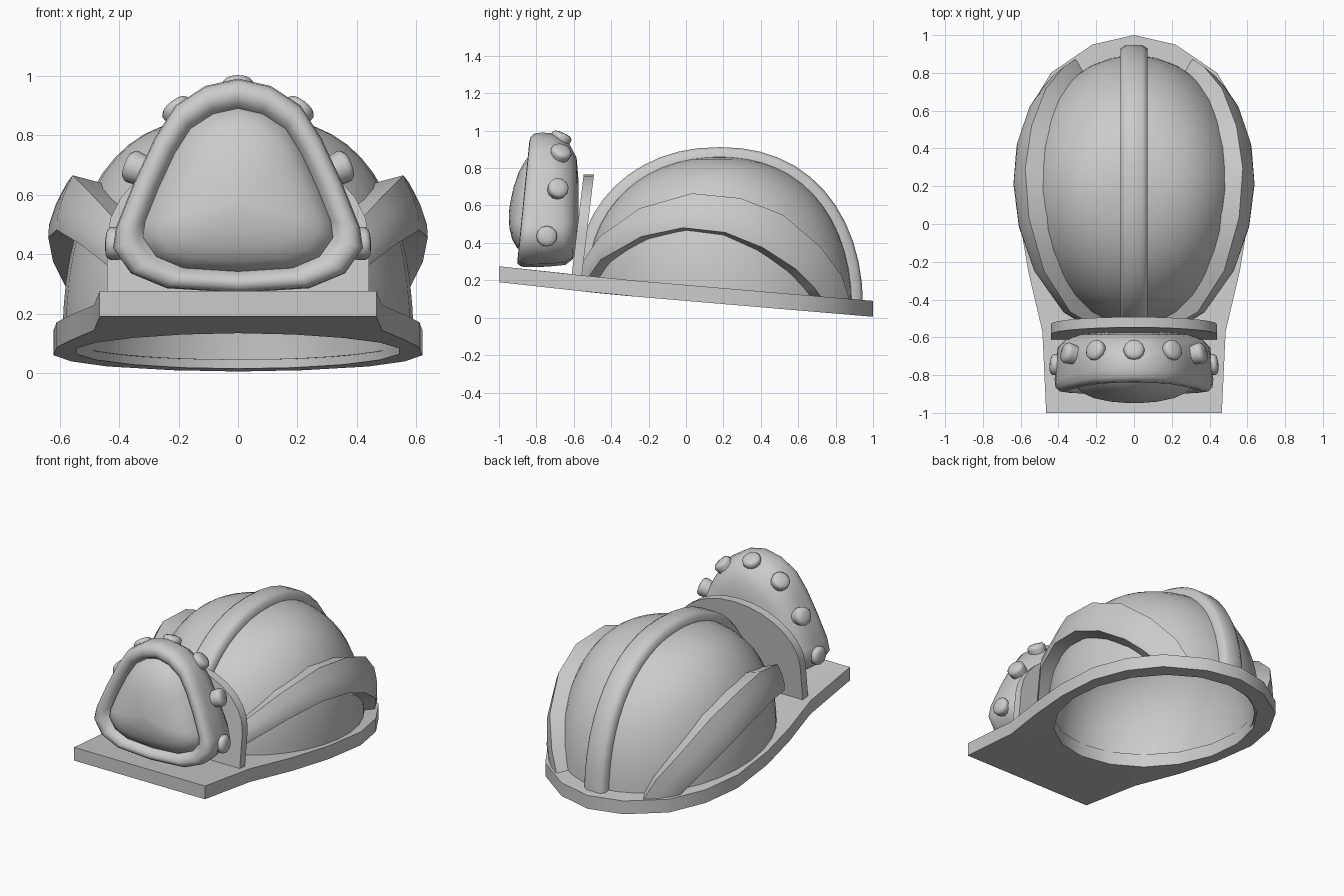
import bpy, bmesh, math
from mathutils import Vector

cube = bpy.data.objects.get("Cube")
if cube:
    bpy.data.objects.remove(cube, do_unlink=True)

grey = bpy.data.materials.new("plain grey")
grey.use_nodes = True
COLOUR = (0.6, 0.6, 0.6, 1)
grey.diffuse_color = COLOUR
grey.node_tree.nodes["Principled BSDF"].inputs["Base Color"].default_value = COLOUR


def finish(bm, name, angle):
    """Turn a bmesh into a smooth-shaded object with sharp creases."""
    bmesh.ops.remove_doubles(bm, verts=bm.verts, dist=1e-5)
    bmesh.ops.recalc_face_normals(bm, faces=bm.faces)
    me = bpy.data.meshes.new(name)
    bm.to_mesh(me)
    bm.free()
    ob = bpy.data.objects.new(name, me)
    bpy.context.collection.objects.link(ob)
    me.materials.append(grey)
    bpy.ops.object.select_all(action='DESELECT')
    ob.select_set(True)
    bpy.context.view_layer.objects.active = ob
    bpy.ops.object.shade_smooth_by_angle(angle=math.radians(angle))


def loft(name, rings, caps=True, loop=False, angle=40):
    """Skin a list of closed rings of points."""
    bm = bmesh.new()
    vs = [[bm.verts.new(p) for p in ring] for ring in rings]
    pairs = list(zip(vs, vs[1:])) + ([(vs[-1], vs[0])] if loop else [])
    n = len(vs[0])
    for a, b in pairs:
        for i in range(n):
            j = (i + 1) % n
            bm.faces.new((a[i], a[j], b[j], b[i]))
    if caps and not loop:
        bm.faces.new(vs[0])
        bm.faces.new(vs[-1])
    finish(bm, name, angle)


def mirrored(half):
    """Close a half outline whose first and last points lie on x = 0."""
    return half + [(-x, y) for x, y in half[-2:0:-1]]


def brim_z(y):
    """Height of the sloping underside of the brim."""
    return 0.124 - (0.11 if y < -0.4 else 0.085) * (y + 0.4)


# Brim: sloping plate with an oval opening
outer = mirrored([(0, 1), (.22, .95), (.44, .8), (.56, .6), (.62, .36), (.61, .05),
                  (.56, -.25), (.485, -.57), (.465, -1), (0, -1)])
N = len(outer)
inner = [(.55 * math.sin(2 * math.pi * k / N), .2 + .69 * math.cos(2 * math.pi * k / N))
         for k in range(N)]
T = 0.085
brim_rings = [[(x, y, brim_z(y) + t) for x, y in pts]
              for pts, t in ((outer, 0), (outer, T), (inner, T), (inner, 0))]
loft("brim", brim_rings, loop=True)

# Shell: hollow dome with full shoulders
A, B, CY, TOP, P, SHOULDER = 0.59, 0.715, 0.18, 0.86, 2.2, 0.75


def dome_point(r, a, size, drop):
    h = max(0.0, 1 - r ** P) ** (1 / P)
    base = brim_z(CY + B * r * math.sin(a)) + 0.03
    return (A * size * r ** SHOULDER * math.cos(a), CY + B * size * r * math.sin(a),
            base * (1 - h) + (TOP - drop) * h)


def dome_rings(size, drop):
    rings = []
    for i in range(15):
        r = max(0.0005, math.cos(math.pi / 2 * i / 14))
        rings.append([dome_point(r, 2 * math.pi * k / 32, size, drop) for k in range(32)])
    return rings


loft("shell", dome_rings(1, 0) + dome_rings(.945, .035)[::-1], caps=False, loop=True)

# Centre ridge: rounded strip over the dome from front to back
section = [(-.072, -.015), (-.072, .035), (-.045, .052), (.045, .052), (.072, .035), (.072, -.015)]


def power(v):
    return math.copysign(abs(v) ** (2 / P), v)


ridge = []
for i in range(25):
    c, s = math.cos(math.pi * i / 24), math.sin(math.pi * i / 24)
    y, h = CY + B * power(c), power(s)
    base = brim_z(y) + 0.03
    ridge.append([(x, y + d * c, base * (1 - h) + TOP * h + d * s) for x, d in section])
loft("centre_ridge", ridge, angle=60)

# Side ridges: curved bands lying on each flank of the dome
upper = [(-.52, .24), (-.4, .42), (-.2, .565), (.05, .64), (.28, .615), (.48, .53),
         (.66, .37), (.77, .22), (.82, .08)]
lower = [(-.48, .19), (-.4, .30), (-.2, .42), (0, .465), (.2, .44), (.38, .36),
         (.54, .25), (.63, .16), (.7, .07)]


def flank(y, z, lift):
    """Dome surface point at a given y and z, with an outward direction."""
    base = brim_z(y) + 0.03
    h = min(1, max(0, (z - base) / (TOP - base)))
    r = (1 - h ** P) ** (1 / P)
    x = A * math.sqrt(max(0.02, r * r - ((y - CY) / B) ** 2)) * r ** (SHOULDER - 1)
    out = Vector((x / A ** 2, (y - CY) / B ** 2, lift * (z - .13))).normalized()
    return Vector((x, y, z)), out


for side, label in ((1, "left"), (-1, "right")):
    rings = []
    for i, (u, l) in enumerate(zip(upper, lower)):
        d = 0.06 + 0.03 * math.sin(math.pi * i / 8)
        (pu, nu), (pl, nl) = flank(*u, .7), flank(*l, 0)
        b, c = pu + nu * (d + .01), pl + nl * d
        ring = [pu - nu * .015, b, b.lerp(c, .35) + nl * .012, b.lerp(c, .7) + nl * .012,
                c.lerp(b, .08), pl - nl * .015]
        rings.append([(side * p.x, p.y, p.z) for p in ring])
    loft(label + "_side_ridge", rings, angle=50)

# Lamp bracket: tilted arched plate
arch = [(-.44, .2), (.44, .2)] + [(.44 * math.cos(math.pi * k / 14),
                                  .45 + .315 * math.sin(math.pi * k / 14)) for k in range(15)]
loft("lamp_bracket", [[(x, y0 + .12 * (z - .2), z) for x, z in arch] for y0 in (-.615, -.56)])

# Lamp housing and lens: rounded triangles, each scaled, placed and tilted
tri = mirrored([(0, .99), (.11, .965), (.21, .9), (.28, .79), (.35, .64), (.41, .49),
                (.42, .42), (.36, .335), (.24, .285), (0, .27)])


def lamp_ring(s, y0, tilt=0.1):
    return [(x * s, y0 + tilt * (.3 + (z - .57) * s), .57 + (z - .57) * s) for x, z in tri]


housing = [(.4, -.575, 0), (.68, -.585, 0), (.86, -.605, -.03), (.96, -.645, -.06),
           (.99, -.74, .04), (1, -.84), (.99, -.88), (.94, -.902), (.87, -.905),
           (.8, -.89), (.75, -.85)]
loft("lamp_housing", [lamp_ring(*r) for r in housing], angle=60)
lens = [(.77, -.85), (.75, -.875), (.65, -.915), (.5, -.945), (.3, -.965), (.12, -.974), (.01, -.976)]
loft("lamp_lens", [lamp_ring(*r) for r in lens])

# Studs around the housing
studs = [((0, -.67, .957), (0, .4, .9)), ((.2, -.67, .88), (.6, .3, .75)),
         ((.345, -.685, .69), (.9, .25, .35)), ((.412, -.745, .435), (1, .1, .05))]
for i, (pos, direction) in enumerate(studs):
    for side in ((1, -1) if i else (1,)):
        n = Vector((direction[0] * side, *direction[1:])).normalized()
        rot = n.to_track_quat('Z', 'Y')
        p = Vector((pos[0] * side, *pos[1:]))
        rings = [[p + rot @ Vector((r * math.cos(a * math.pi / 6), r * math.sin(a * math.pi / 6), h))
                  for a in range(12)]
                 for r, h in ((.05, -.04), (.056, .005), (.055, .018), (.045, .029), (.02, .034))]
        loft("stud_%d_%s" % (i, "left" if side > 0 else "right"), rings, angle=60)
